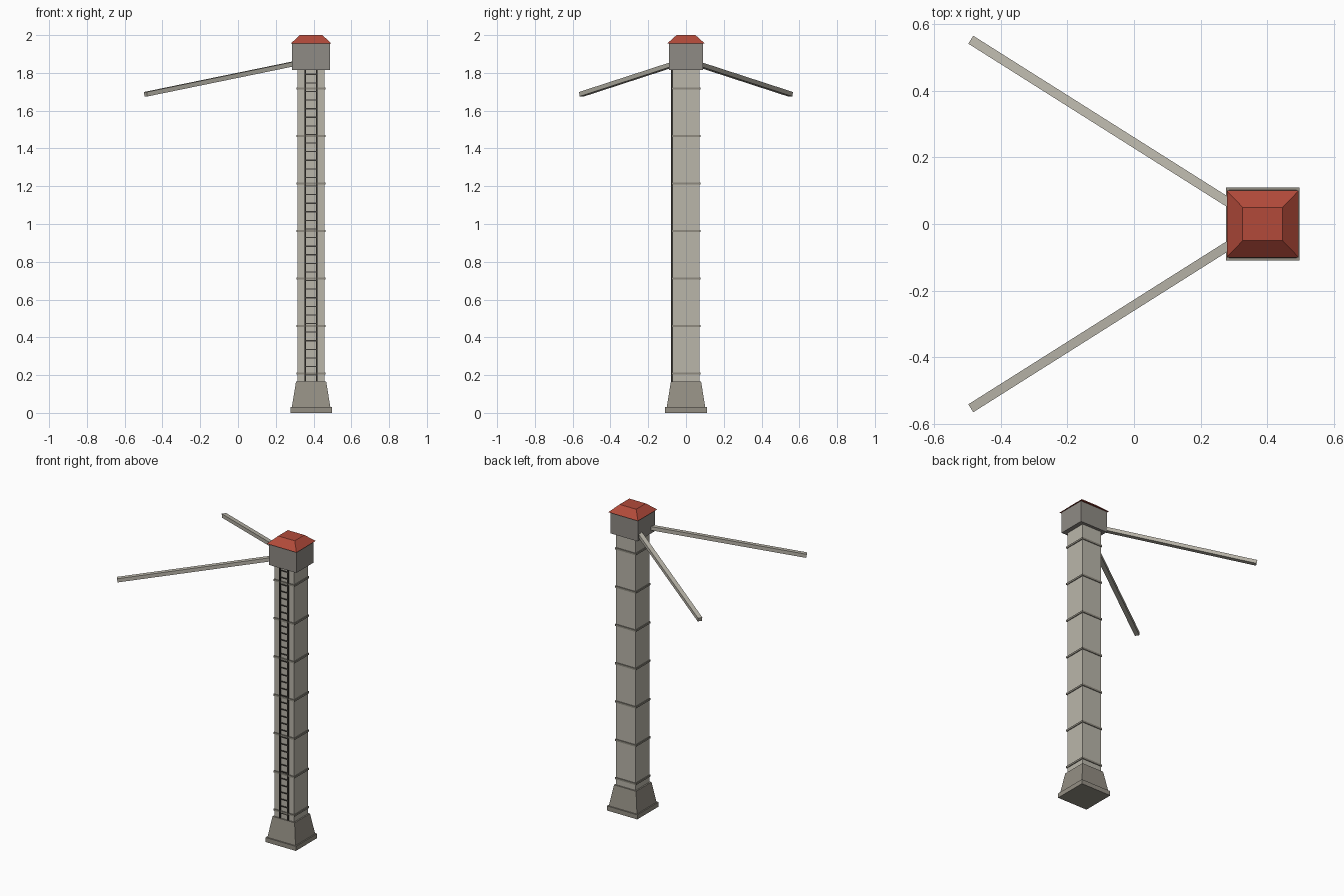
import bpy
import bmesh
from mathutils import Vector

old = bpy.data.objects.get("Cube")
if old:
    bpy.data.objects.remove(old, do_unlink=True)

CX = 0.387  # tower axis


def material(name, srgb):
    """Flat material from display colour values."""
    col = [((c / 255 + 0.055) / 1.055) ** 2.4 for c in srgb] + [1.0]
    mat = bpy.data.materials.new(name)
    mat.use_nodes = True
    mat.diffuse_color = col
    mat.node_tree.nodes["Principled BSDF"].inputs["Base Color"].default_value = col
    return mat


SHAFT = material("pale concrete", (186, 182, 170))
BAND = material("grey joint", (142, 138, 127))
BASE = material("base stone", (148, 143, 132))
HEAD = material("head grey", (143, 139, 133))
ROOF = material("roof red", (178, 74, 58))
IRON = material("dark iron", (58, 55, 50))


def add_object(name, bm, mat):
    bmesh.ops.recalc_face_normals(bm, faces=bm.faces)
    mesh = bpy.data.meshes.new(name)
    bm.to_mesh(mesh)
    bm.free()
    mesh.materials.append(mat)
    obj = bpy.data.objects.new(name, mesh)
    bpy.context.collection.objects.link(obj)
    return obj


def add_frustum(bm, z0, z1, bottom, top, centre=(CX, 0)):
    """Four-sided block given half sizes at its bottom and top."""
    verts = bmesh.ops.create_cube(bm, size=2)["verts"]
    for v in verts:
        half, z = (top, z1) if v.co.z > 0 else (bottom, z0)
        v.co = Vector((centre[0] + v.co.x * half[0],
                       centre[1] + v.co.y * half[1], z))


def block(name, mat, z0, z1, bottom, top=None):
    bm = bmesh.new()
    add_frustum(bm, z0, z1, bottom, top or bottom)
    return add_object(name, bm, mat)


# Tower body
block("base_slab", BASE, 0, 0.03, (0.11, 0.11))
block("tapered_base", BASE, 0.03, 0.165, (0.102, 0.102), (0.08, 0.08))
block("shaft", SHAFT, 0.165, 1.815, (0.071, 0.071))
block("head_house", HEAD, 1.815, 1.955, (0.1, 0.09))
block("hipped_roof", ROOF, 1.955, 2.0, (0.108, 0.1), (0.06, 0.05))

# Joint bands around the shaft
bm = bmesh.new()
for i in range(7):
    z = 0.208 + 0.2515 * i
    add_frustum(bm, z - 0.006, z + 0.006, (0.076, 0.076), (0.076, 0.076))
add_object("shaft_bands", bm, BAND)

# Ladder on the front face
bm = bmesh.new()
for side in (-1, 1):
    add_frustum(bm, 0.165, 1.815, (0.004, 0.004), (0.004, 0.004),
                (CX + side * 0.03, -0.075))
add_object("ladder_rails", bm, IRON)

bm = bmesh.new()
for i in range(36):
    z = 0.2 + 0.0455 * i
    add_frustum(bm, z - 0.003, z + 0.003, (0.03, 0.003), (0.03, 0.003),
                (CX, -0.074))
add_object("ladder_rungs", bm, IRON)

# Two sloping arms spreading back from the head
for name, side in (("left_arm", 1), ("right_arm", -1)):
    start = Vector((CX, 0, 1.867))
    end = Vector((-0.489, side * 0.553, 1.687))
    along = end - start
    across = along.cross(Vector((0, 0, 1))).normalized()
    up = across.cross(along).normalized()
    bm = bmesh.new()
    for v in bmesh.ops.create_cube(bm, size=1)["verts"]:
        x, y, z = v.co
        v.co = start + along * (x + 0.5) + across * (y * 0.028) + up * (z * 0.024)
    add_object(name, bm, SHAFT)
